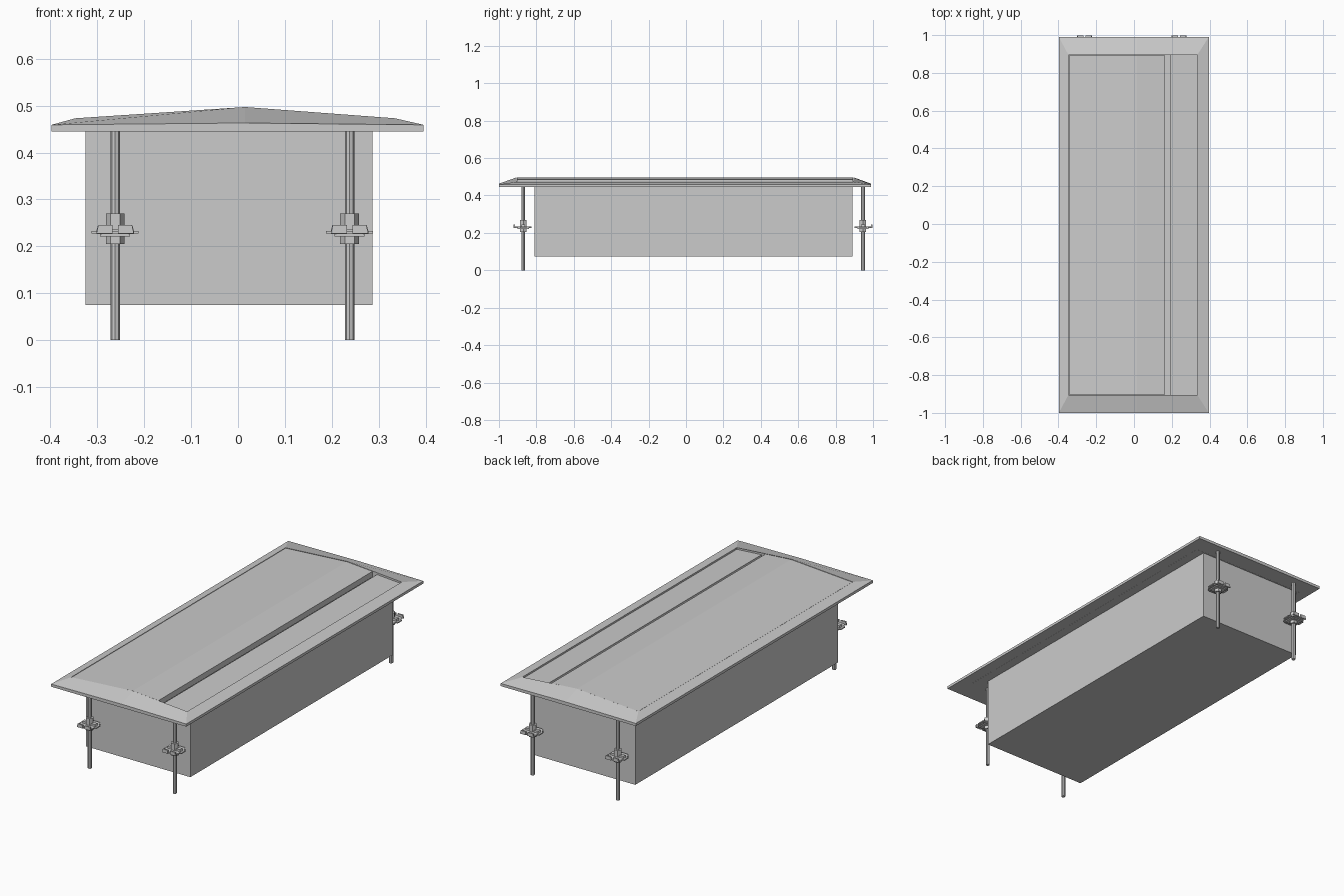
import bpy, bmesh, math

if "Cube" in bpy.data.objects:
    bpy.data.objects.remove(bpy.data.objects["Cube"])


def make(name, verts, faces):
    me = bpy.data.meshes.new(name)
    me.from_pydata(verts, [], faces)
    bm = bmesh.new()
    bm.from_mesh(me)
    bmesh.ops.recalc_face_normals(bm, faces=bm.faces)
    bm.to_mesh(me)
    bm.free()
    ob = bpy.data.objects.new(name, me)
    bpy.context.collection.objects.link(ob)
    return ob


def prism(name, profile, y0, y1):
    """Extrude an xz profile along y."""
    n = len(profile)
    verts = [(x, y, z) for y in (y0, y1) for x, z in profile]
    faces = [tuple(range(n)), tuple(range(n, 2 * n))]
    faces += [(i, (i + 1) % n, (i + 1) % n + n, i + n) for i in range(n)]
    return make(name, verts, faces)


def box(name, x0, x1, y0, y1, z0, z1):
    return prism(name, [(x0, z0), (x1, z0), (x1, z1), (x0, z1)], y0, y1)


def rod(name, x, y, z0, z1, r, sides, turn=0.0):
    """Upright prism with a regular cross-section."""
    a = [turn + 2 * math.pi * i / sides for i in range(sides)]
    verts = [(x + r * math.cos(t), y + r * math.sin(t), z) for z in (z0, z1) for t in a]
    n = sides
    faces = [tuple(range(n)), tuple(range(n, 2 * n))]
    faces += [(i, (i + 1) % n, (i + 1) % n + n, i + n) for i in range(n)]
    return make(name, verts, faces)


# Sunken body
box("body", -0.325, 0.287, -0.81, 0.89, 0.075, 0.446)

# Bevelled frame with a ridge line, built from four loops
def loop(xs, ys, zs):
    pts = list(zip(xs, zs))
    return [(x, ys[0], z) for x, z in pts] + [(x, ys[1], z) for x, z in reversed(pts)]

OX, OY = (-0.398, 0.015, 0.396), (-1.0, 0.99)
IX, IY = (-0.347, 0.015, 0.335), (-0.905, 0.895)
loops = [loop(OX, OY, (0.445,) * 3), loop(OX, OY, (0.459, 0.463, 0.459)),
         loop(IX, IY, (0.473, 0.497, 0.473)), loop(IX, IY, (0.445,) * 3)]
faces = []
for k in range(4):
    for i in range(6):
        a, b, j = k * 6, (k + 1) % 4 * 6, (i + 1) % 6
        faces.append((a + i, a + j, b + j, b + i))
make("frame", [v for l in loops for v in l], faces)

# Floor closing the frame opening
box("frame_floor", IX[0], IX[2], IY[0], IY[1], 0.4445, 0.448)

# Main lid with the ridge, then the lowered side lid behind an open slot
prism("main_lid", [(-0.345, 0.455), (-0.345, 0.472), (0.015, 0.496),
                   (0.165, 0.485), (0.165, 0.455)], -0.903, 0.893)
prism("side_lid", [(0.19, 0.448), (0.19, 0.474), (0.335, 0.464), (0.335, 0.448)],
      -0.905, 0.895)

# Threaded rods with adjustable clamps at both ends
for end, y, out in (("front", -0.87, -1), ("back", 0.946, 1)):
    for side, x in (("left", -0.262), ("right", 0.238)):
        tag = f"{end}_{side}"
        rod(f"rod_{tag}", x, y, 0.0, 0.446, 0.01, 8)
        rod(f"upper_nut_{tag}", x, y, 0.235, 0.27, 0.02, 6)
        rod(f"lower_nut_{tag}", x, y, 0.205, 0.225, 0.02, 6)
        # plate with chamfered corners
        w, l, c, z0, z1 = 0.04, 0.045, 0.014, 0.226, 0.233
        o = [(w, l - c), (w - c, l), (c - w, l), (-w, l - c),
             (-w, c - l), (c - w, -l), (w - c, -l), (w, c - l)]
        verts = [(x + a, y + b, z) for z in (z0, z1) for a, b in o]
        make(f"clamp_plate_{tag}", verts,
             [tuple(range(8)), tuple(range(8, 16))] +
             [(i, (i + 1) % 8, (i + 1) % 8 + 8, i + 8) for i in range(8)])
        box(f"washer_{tag}", x - 0.032, x + 0.032, y - 0.03, y + 0.03, 0.221, 0.226)
        for s in (-1, 1):
            # upturned lips at the outer edge
            prof = [(x + s * 0.006, 0.227), (x + s * 0.04, 0.227),
                    (x + s * 0.036, 0.245), (x + s * 0.006, 0.245)]
            prism(f"lip_{tag}_{s}", prof, *sorted((y + out * 0.043, y + out * 0.051)))
            # side tabs
            box(f"tab_{tag}_{s}", *sorted((x + s * 0.036, x + s * 0.05)),
                y - 0.018, y + 0.018, 0.227, 0.233)
        # raised rib around the nut
        prism(f"rib_{tag}", [(x - 0.04, 0.233), (x + 0.04, 0.233), (x + 0.037, 0.244),
                             (x - 0.037, 0.244)], y - 0.01, y + 0.01)
